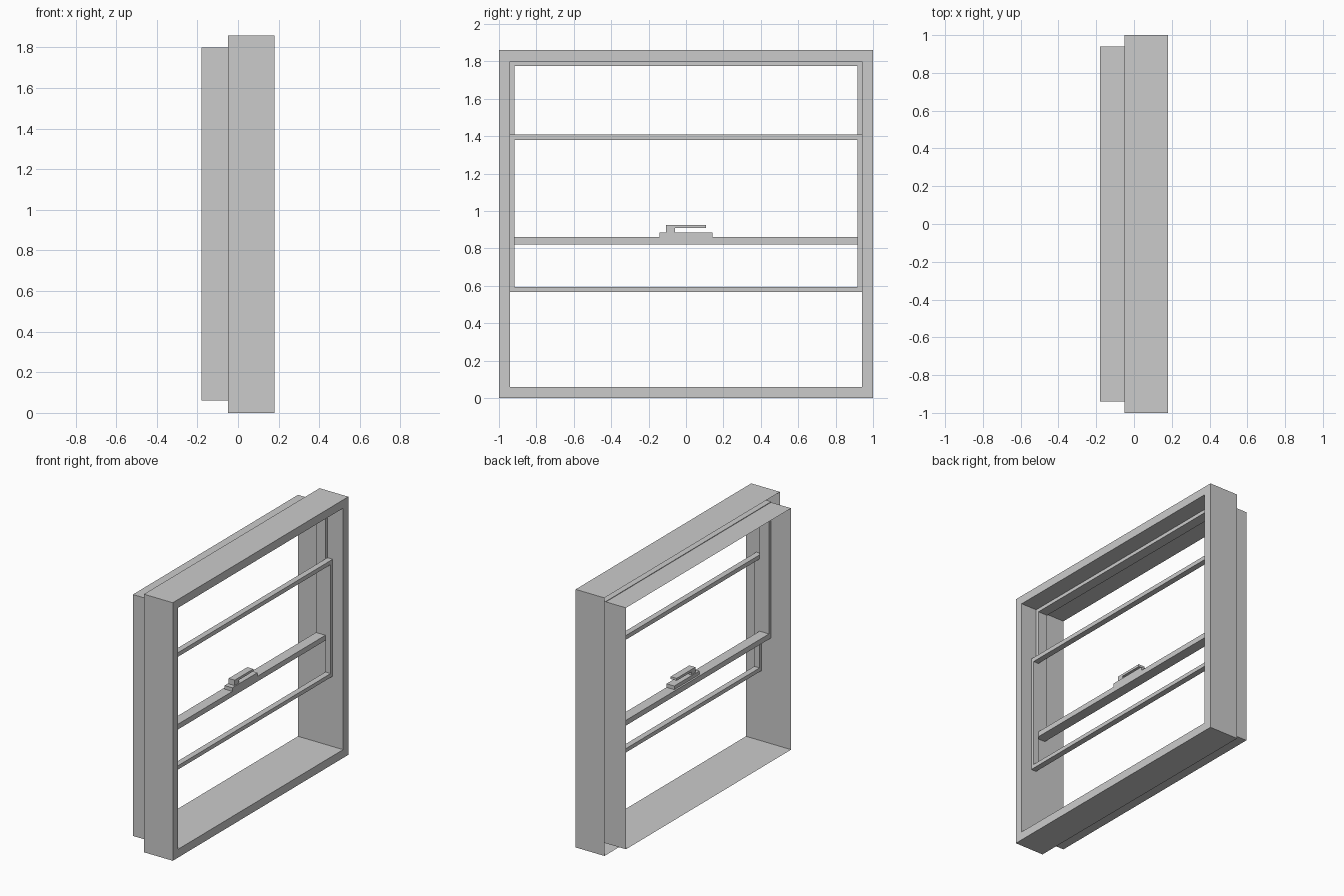
import bpy
import bmesh

if "Cube" in bpy.data.objects:
    bpy.data.objects.remove(bpy.data.objects["Cube"])


def loft(name, rings, closed=False):
    """Bridge rectangular rings given as (x, half_width, z_low, z_high)."""
    bm = bmesh.new()
    loops = [[bm.verts.new((x, y, z)) for y, z in
              ((-w, lo), (w, lo), (w, hi), (-w, hi))]
             for x, w, lo, hi in rings]
    pairs = list(zip(loops, loops[1:]))
    if closed:
        pairs.append((loops[-1], loops[0]))
    for a, b in pairs:
        for i in range(4):
            j = (i + 1) % 4
            bm.faces.new((a[i], a[j], b[j], b[i]))
    bmesh.ops.recalc_face_normals(bm, faces=bm.faces)
    mesh = bpy.data.meshes.new(name)
    bm.to_mesh(mesh)
    bm.free()
    obj = bpy.data.objects.new(name, mesh)
    bpy.context.collection.objects.link(obj)
    return obj


def sash(name, x0, x1, outer, inner):
    """Solid rectangular frame between x0 and x1."""
    return loft(name, [(x0, *outer), (x1, *outer), (x1, *inner), (x0, *inner)], True)


def prism(name, profile, x0, x1):
    """Extrude a (y, z) profile along x."""
    bm = bmesh.new()
    face = bm.faces.new([bm.verts.new((x0, y, z)) for y, z in profile])
    ext = bmesh.ops.extrude_face_region(bm, geom=[face], use_keep_orig=True)
    verts = [v for v in ext["geom"] if isinstance(v, bmesh.types.BMVert)]
    bmesh.ops.translate(bm, verts=verts, vec=(x1 - x0, 0, 0))
    bmesh.ops.recalc_face_normals(bm, faces=bm.faces)
    mesh = bpy.data.meshes.new(name)
    bm.to_mesh(mesh)
    bm.free()
    obj = bpy.data.objects.new(name, mesh)
    bpy.context.collection.objects.link(obj)
    return obj


# Casing: outer wall, front rim and deep inner lining, open at the back
loft("window_casing", [(-0.05, 1.0, 0.0, 1.86), (0.18, 1.0, 0.0, 1.86),
                       (0.18, 0.94, 0.06, 1.80), (-0.18, 0.94, 0.06, 1.80)])

# Fixed upper sash and raised lower sash
sash("upper_sash", -0.02, 0.055, (0.942, 0.822, 1.804), (0.917, 0.86, 1.775))
sash("lower_sash", 0.055, 0.097, (0.942, 0.567, 1.41), (0.917, 0.595, 1.38))

# Latch on the meeting rail: base plate and hooked lever
prism("latch_base", [(-0.143, 0.86), (0.143, 0.86), (0.143, 0.886), (-0.143, 0.886)],
      -0.007, 0.055)
prism("latch_lever", [(-0.106, 0.886), (-0.06, 0.886), (-0.06, 0.908),
                      (0.106, 0.908), (0.106, 0.925), (-0.106, 0.925)], 0.0, 0.048)
